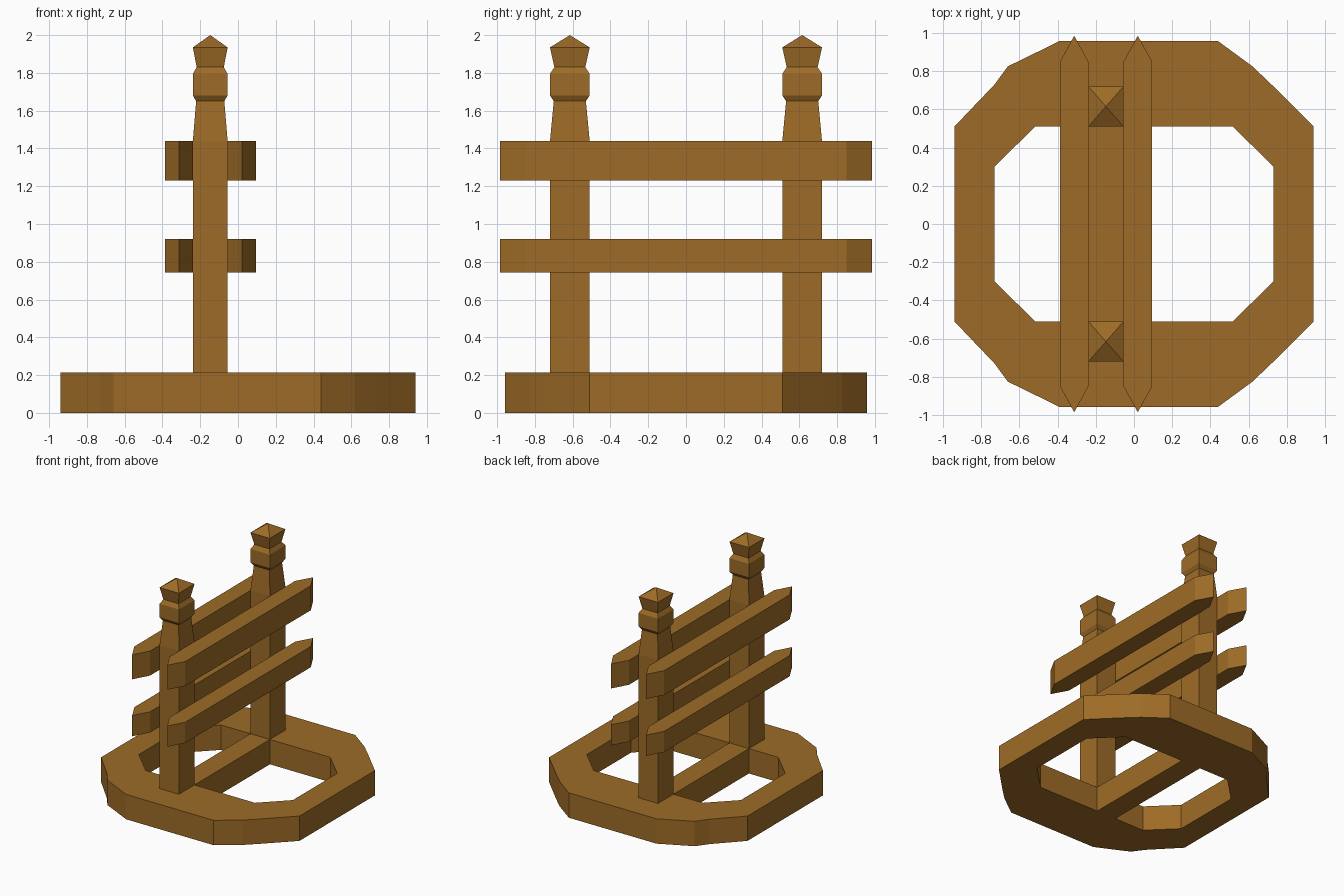
import bpy, bmesh
from mathutils import Vector

cube = bpy.data.objects.get("Cube")
if cube:
    bpy.data.objects.remove(cube, do_unlink=True)

# Single wood colour
wood = bpy.data.materials.new("brown_wood")
wood.use_nodes = True
COLOUR = (0.34, 0.148, 0.02, 1)
wood.diffuse_color = COLOUR
wood.node_tree.nodes["Principled BSDF"].inputs["Base Color"].default_value = COLOUR


def finish(name, bm):
    bmesh.ops.recalc_face_normals(bm, faces=bm.faces)
    mesh = bpy.data.meshes.new(name)
    bm.to_mesh(mesh)
    bm.free()
    mesh.materials.append(wood)
    obj = bpy.data.objects.new(name, mesh)
    bpy.context.collection.objects.link(obj)
    return obj


def prism(name, loops, bottom, top):
    """Extrude an outline, with optional hole loops, from bottom to top."""
    bm = bmesh.new()
    edges = []
    for loop in loops:
        verts = [bm.verts.new((x, y, bottom)) for x, y in loop]
        edges += [bm.edges.new((v, verts[i - 1])) for i, v in enumerate(verts)]
    bmesh.ops.triangle_fill(bm, edges=edges, use_beauty=True)
    bmesh.ops.dissolve_limit(bm, angle_limit=0.01, verts=bm.verts, edges=bm.edges)
    ext = bmesh.ops.extrude_face_region(bm, geom=bm.faces[:], use_keep_orig=True)
    moved = [g for g in ext["geom"] if isinstance(g, bmesh.types.BMVert)]
    bmesh.ops.translate(bm, verts=moved, vec=Vector((0, 0, top - bottom)))
    return finish(name, bm)


def mirrored(half):
    """Complete an outline by reflecting it across the y axis direction."""
    return half + [(x, -y) for x, y in reversed(half)]


BASE_TOP = 0.213
POST_X, POST_Y = -0.147, 0.615
HALF_X, HALF_Y = 0.092, 0.105

# Base ring: irregular outer outline with an octagonal hole
outer = mirrored([(0.94, 0.51), (0.73, 0.72), (0.62, 0.825), (0.44, 0.957),
                  (-0.39, 0.957), (-0.66, 0.825), (-0.73, 0.73), (-0.94, 0.51)])
inner = mirrored([(0.73, 0.3), (0.517, 0.51), (-0.517, 0.51), (-0.73, 0.3)])
prism("base_ring", [outer, inner], 0, BASE_TOP)

# Beam joining the two post feet across the hole
x0, x1 = POST_X - HALF_X, POST_X + HALF_X
prism("base_beam", [mirrored([(x1, 0.51), (x0, 0.51)])], 0, BASE_TOP)

# Posts: square section profile of (height, width factor), capped by a pyramid
PROFILE = [(BASE_TOP, 1), (1.44, 1), (1.65, 0.81), (1.68, 1),
           (1.795, 1), (1.83, 0.78), (1.935, 1)]


def post(name, cy):
    bm = bmesh.new()
    rows = [[bm.verts.new((POST_X + sx * HALF_X * w, cy + sy * HALF_Y * w, z))
             for sx, sy in ((-1, -1), (1, -1), (1, 1), (-1, 1))]
            for z, w in PROFILE]
    bm.faces.new(rows[0])
    apex = bm.verts.new((POST_X, cy, 2))
    for i in range(4):
        for low, high in zip(rows, rows[1:]):
            bm.faces.new((low[i - 1], low[i], high[i], high[i - 1]))
        bm.faces.new((rows[-1][i - 1], rows[-1][i], apex))
    finish(name, bm)


post("front_post", -POST_Y)
post("back_post", POST_Y)

# Rails with pointed ends, a pair on each side of the posts
for side, left, right in (("right", -0.387, x0), ("left", x1, 0.095)):
    mid = (left + right) / 2
    outline = [(right, -0.85), (right, 0.85), (mid, 0.985),
               (left, 0.85), (left, -0.85), (mid, -0.985)]
    for level, low, high in (("lower", 0.742, 0.92), ("upper", 1.23, 1.44)):
        prism(f"{level}_{side}_rail", [outline], low, high)
